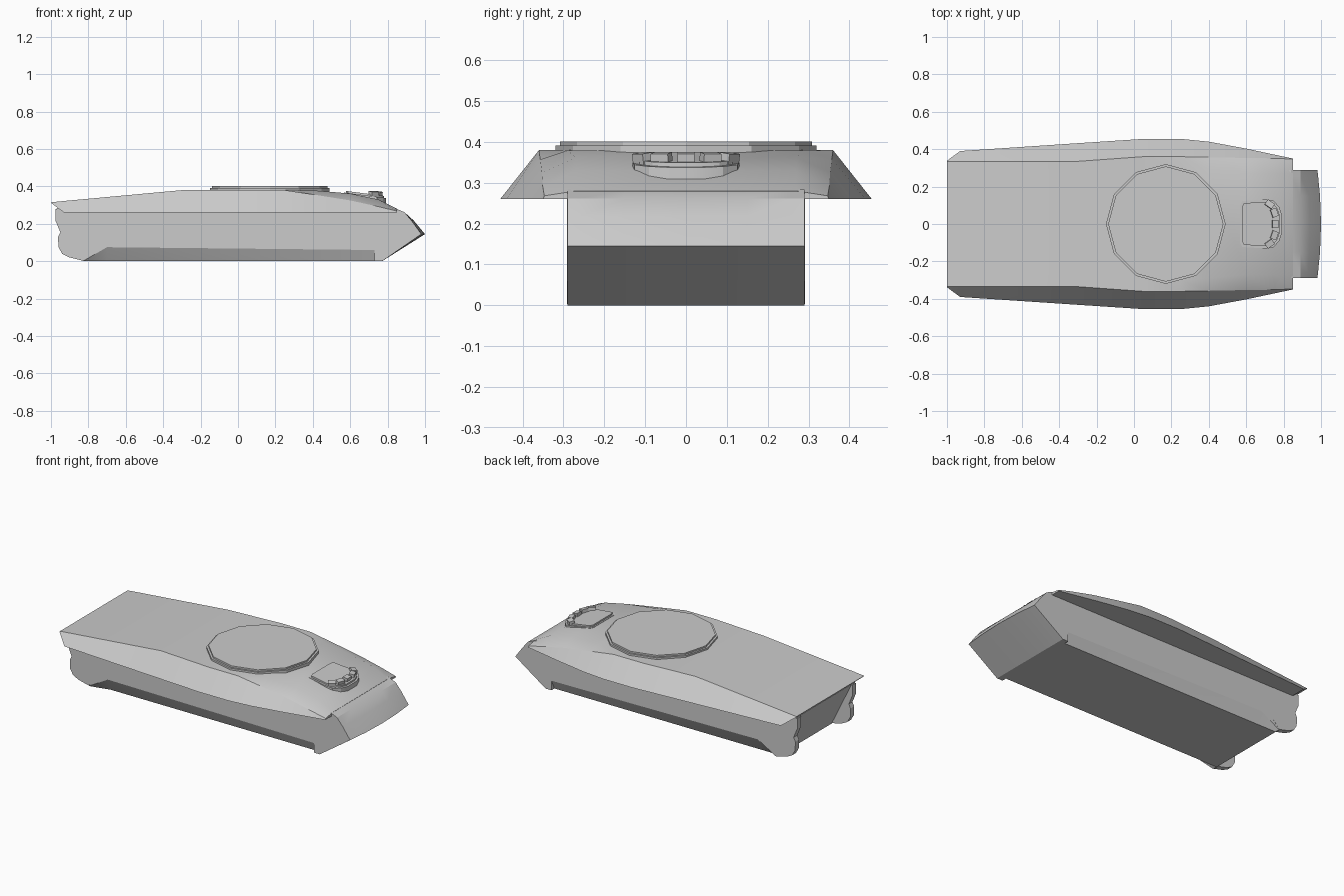
import bpy, bmesh, math
from mathutils import Matrix

if "Cube" in bpy.data.objects:
    bpy.data.objects.remove(bpy.data.objects["Cube"])


def finish(bm, name, smooth=True):
    bmesh.ops.remove_doubles(bm, verts=bm.verts, dist=0.0005)
    bmesh.ops.recalc_face_normals(bm, faces=bm.faces)
    me = bpy.data.meshes.new(name)
    bm.to_mesh(me)
    bm.free()
    ob = bpy.data.objects.new(name, me)
    bpy.context.collection.objects.link(ob)
    if smooth:
        bpy.ops.object.select_all(action='DESELECT')
        ob.select_set(True)
        bpy.context.view_layer.objects.active = ob
        bpy.ops.object.shade_smooth_by_angle(angle=math.radians(22))
    return ob


def loft(name, rings, smooth=True):
    """Skin a list of closed rings and cap both ends."""
    bm = bmesh.new()
    vs = [[bm.verts.new(p) for p in r] for r in rings]
    n = len(vs[0])
    for a, b in zip(vs, vs[1:]):
        for i in range(n):
            j = (i + 1) % n
            bm.faces.new((a[i], a[j], b[j], b[i]))
    bm.faces.new(vs[0])
    bm.faces.new(vs[-1])
    return finish(bm, name, smooth)


# Upper hull: x, bottom edge y/z, slab top y/z, roof y/z
sections = [
    (-1.00, .338, .312, .335, .315, .25, .315),
    (-.93, .390, .260, .335, .322, .25, .322),
    (-.30, .432, .260, .335, .380, .25, .380),
    (.05, .455, .260, .360, .380, .28, .380),
    (.25, .455, .260, .360, .380, .30, .380),
    (.40, .440, .260, .357, .357, .29, .379),
    (.60, .403, .260, .353, .325, .27, .362),
    (.75, .371, .260, .351, .292, .27, .330),
    (.85, .350, .260, .347, .268, .27, .280),
]
rings = []
for x, yb, zb, ys, zs, yi, zi in sections:
    half = [(yb, zb), (ys, zs), (yi, zi)]
    rings.append([(x, y, z) for y, z in half] +
                 [(x, -y, z) for y, z in reversed(half)])
loft("upper_hull", rings)

# Lower hull: side profiles lofted across the width, curved nose, chamfered lower sides
rings = []
for y in (-.29, -.26, -.15, 0, .15, .26, .29):
    edge = abs(y) > .28
    bow = .02 * (y / .29) ** 2
    rings.append([(x, y, z) for x, z in (
        (-.97, .285), (-.83, 0), (-.70, .075 if edge else 0),
        (.73, .06 if edge else 0), (.73, 0), (.77, 0),
        (1 - bow, .145), (.94 - bow * .6, .217), (.89, .262), (.84, .283))])
bm = bmesh.new()
cols = [[bm.verts.new(p) for p in r] for r in rings]
n = len(cols[0])
for a, b in zip(cols, cols[1:]):
    for i in range(n):
        j = (i + 1) % n
        bm.faces.new((a[i], a[j], b[j], b[i]))
bm.faces.new(cols[0])
bm.faces.new(cols[-1])
finish(bm, "lower_hull")

# Rear side plates beside the sloping back
plate = [(-.83, .003), (-.90, .02), (-.94, .04), (-.96, .075), (-.962, .13),
         (-.95, .155), (-.975, .215), (-.975, .28), (-.78, .26), (-.78, .06)]
for side, name in ((-1, "rear_plate_right"), (1, "rear_plate_left")):
    loft(name, [[(x, side * y, z) for x, z in plate] for y in (.255, .291)])

# Turret ring: two twelve-sided discs
for name, r, z0, z1 in (("turret_ring_base", .32, .37, .391),
                        ("turret_ring_cover", .308, .385, .401)):
    loft(name, [[(.17 + r * math.cos(k * math.pi / 6), r * math.sin(k * math.pi / 6), z)
                 for k in range(12)] for z in (z0, z1)], smooth=False)

# Driver hatch: collar and lid with a rounded front
half = [(.575, .095), (.585, .115), (.70, .122), (.74, .118), (.77, .085), (.785, .04)]
outline = half + [(x, -y) for x, y in reversed(half)]


def hatch(name, scale, top):
    pts = [(.68 + (x - .68) * scale, y * scale) for x, y in outline]
    slope = lambda x: top - .13 * (x - .575)
    loft(name, [[(x, y, .30) for x, y in pts],
                [(x, y, slope(x)) for x, y in pts]])


hatch("hatch_collar", 1.07, .366)
hatch("hatch_lid", .97, .376)

# Periscopes around the front of the hatch
for i, (x, y, ang, w) in enumerate(((.755, 0, 0, .042), (.75, .06, 20, .045),
                                    (.75, -.06, -20, .045), (.725, .105, 55, .045),
                                    (.725, -.105, -55, .045))):
    bm = bmesh.new()
    bmesh.ops.create_cube(bm, size=1, matrix=Matrix.Translation((x, y, .359))
                          @ Matrix.Rotation(math.radians(ang), 4, 'Z')
                          @ Matrix.Rotation(math.radians(8), 4, 'Y')
                          @ Matrix.Diagonal((.032, w, .028, 1)))
    finish(bm, f"periscope_{i + 1}", smooth=False)
